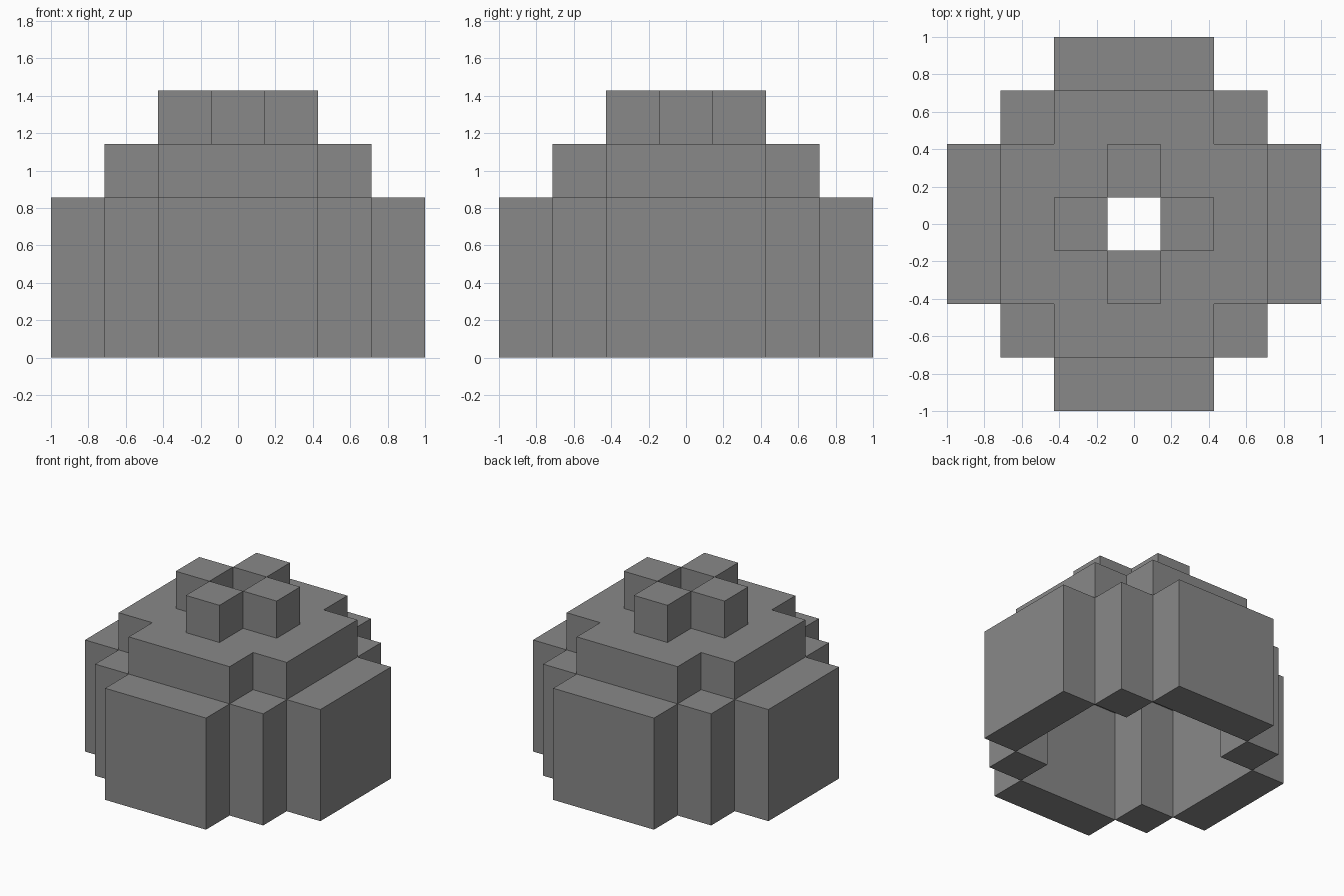
import bpy, bmesh
from mathutils import Matrix, Vector

if "Cube" in bpy.data.objects:
    bpy.data.objects.remove(bpy.data.objects["Cube"], do_unlink=True)

U = 2 / 7  # one block; the model is seven blocks wide

stone = bpy.data.materials.new("stone_grey")
stone.use_nodes = True
stone.diffuse_color = (0.25, 0.25, 0.25, 1)
stone.node_tree.nodes["Principled BSDF"].inputs["Base Color"].default_value = (0.25, 0.25, 0.25, 1)


def finish(name, bm):
    bmesh.ops.recalc_face_normals(bm, faces=bm.faces)
    mesh = bpy.data.meshes.new(name)
    bm.to_mesh(mesh)
    bm.free()
    mesh.materials.append(stone)
    bpy.context.collection.objects.link(bpy.data.objects.new(name, mesh))


def box(name, centre, size, turn):
    """Box measured in blocks, swung by quarter turns around the z axis."""
    bm = bmesh.new()
    place = (Matrix.Rotation(turn * 1.5707963, 4, "Z")
             @ Matrix.Translation(Vector(centre) * U)
             @ Matrix.Diagonal((*[s * U for s in size], 1)))
    bmesh.ops.create_cube(bm, size=1, matrix=place)
    finish(name, bm)


# Walls, corner columns and crown blocks, repeated on all four sides
for turn, side in enumerate(("left", "back", "right", "front")):
    box(side + "_wall", (3, 0, 1.5), (1, 3, 3), turn)
    box(side + "_corner_column", (2, 2, 1.5), (1, 1, 3), turn)
    box(side + "_crown_block", (1, 0, 4.5), (1, 1, 1), turn)

# Roof slab: square without its corners, with a cross-shaped opening under the crown
bm = bmesh.new()
reach = range(-2, 3)
for x in reach:
    for y in reach:
        if 1 < abs(x) + abs(y) < 4:
            bm.faces.new([bm.verts.new(((x + i) * U, (y + j) * U, 3 * U))
                          for i, j in ((-.5, -.5), (.5, -.5), (.5, .5), (-.5, .5))])
bmesh.ops.remove_doubles(bm, verts=bm.verts, dist=0.001)
slab = bmesh.ops.extrude_face_region(bm, geom=bm.faces[:], use_keep_orig=True)
top = [v for v in slab["geom"] if isinstance(v, bmesh.types.BMVert)]
bmesh.ops.translate(bm, verts=top, vec=(0, 0, U))
finish("roof_slab", bm)
